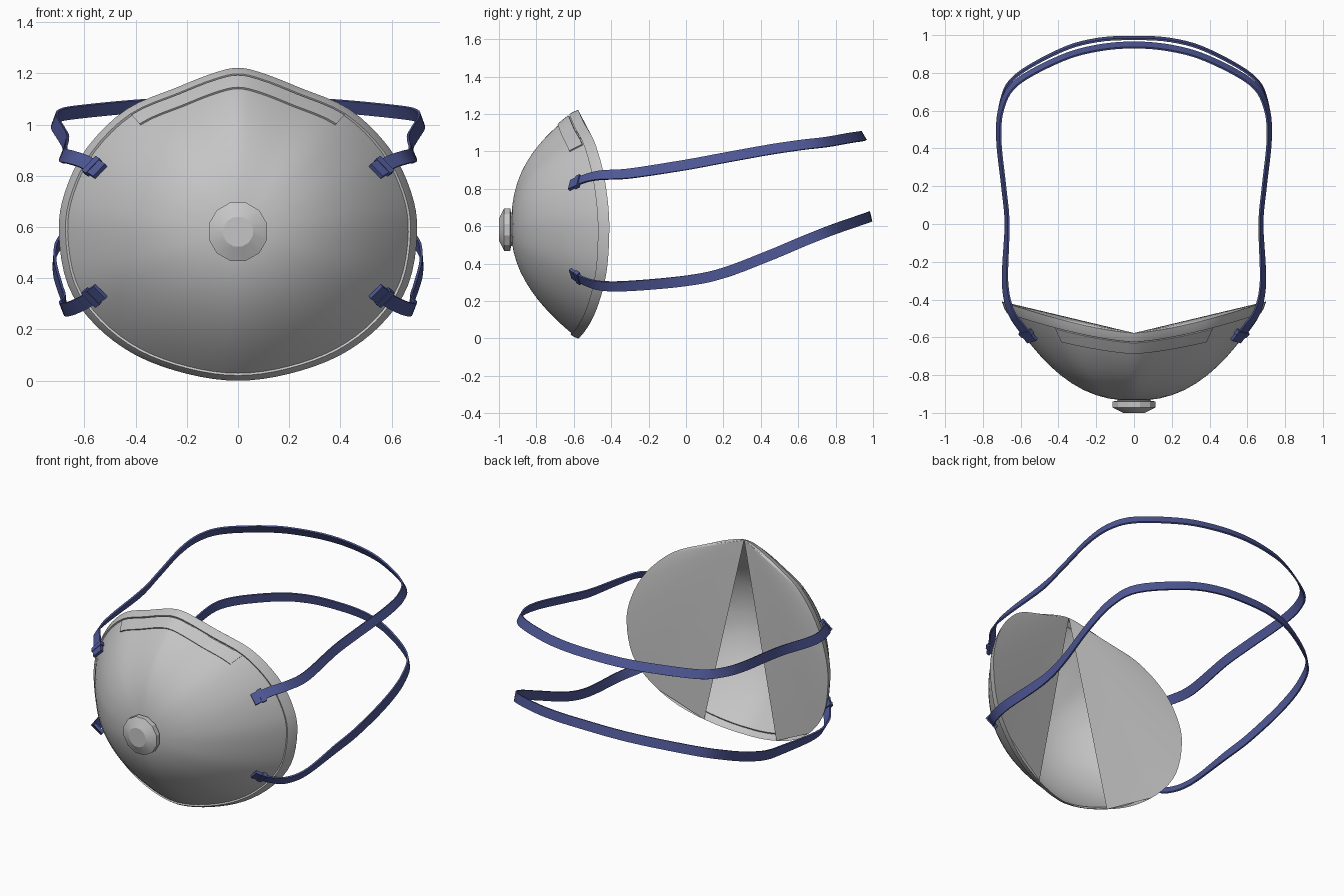
import bpy, bmesh, math
from mathutils import Vector as V

if "Cube" in bpy.data.objects:
    bpy.data.objects.remove(bpy.data.objects["Cube"])


def material(name, col):
    m = bpy.data.materials.new(name)
    m.diffuse_color = (*col, 1)
    m.use_nodes = True
    m.node_tree.nodes["Principled BSDF"].inputs["Base Color"].default_value = m.diffuse_color
    return m


GREY = material("mask grey", (0.56, 0.56, 0.56))
BLUE = material("strap blue", (0.075, 0.095, 0.30))


def make(name, verts, faces, mat, smooth=None):
    me = bpy.data.meshes.new(name)
    me.from_pydata([tuple(v) for v in verts], [], faces)
    bm = bmesh.new()
    bm.from_mesh(me)
    bmesh.ops.recalc_face_normals(bm, faces=bm.faces)
    bm.to_mesh(me)
    bm.free()
    ob = bpy.data.objects.new(name, me)
    bpy.context.collection.objects.link(ob)
    me.materials.append(mat)
    if smooth:
        bpy.ops.object.select_all(action='DESELECT')
        bpy.context.view_layer.objects.active = ob
        ob.select_set(True)
        bpy.ops.object.shade_smooth_by_angle(angle=math.radians(smooth))
    return ob


def spline(pts, sub, closed=False):
    """Catmull-Rom curve through the points."""
    n, out = len(pts), []
    get = (lambda i: pts[i % n]) if closed else (lambda i: pts[max(0, min(n - 1, i))])
    for i in range(n if closed else n - 1):
        a, b, c, d = (get(i + k) for k in (-1, 0, 1, 2))
        for j in range(sub):
            t = j / sub
            out.append(0.5 * (2 * b + (c - a) * t + (2 * a - 5 * b + 4 * c - d) * t * t
                              + (3 * b - a - 3 * c + d) * t ** 3))
    return out if closed else out + [pts[-1]]


def loft(rings, closed_ring=True):
    """Faces joining equal-length rings of vertices."""
    n = len(rings[0])
    faces = []
    for r in range(len(rings) - 1):
        for i in range(n if closed_ring else n - 1):
            j = (i + 1) % n
            faces.append((r * n + i, r * n + j, (r + 1) * n + j, (r + 1) * n + i))
    return [v for ring in rings for v in ring], faces


# Rim outline (x, z), right half from the nose peak to the chin
half = [(0, 1.222), (.10, 1.20), (.24, 1.145), (.436, 1.06), (.59, .91), (.675, .74),
        (.70, .58), (.665, .375), (.56, .22), (.40, .10), (.2, .027), (0, 0)]
outline = [V(p) for p in half] + [V((-x, z)) for x, z in half[-2:0:-1]]
rim = [V((p.x, -.577 + .167 * min(1, abs(p.x) / .7) ** 1.45, max(0, p.y)))
       for p in spline(outline, 4, True)]
N = len(rim)
TIP = V((0, -.935, .58))


def surf(p, s, lift=0.0):
    """Point on the dome: s = 0 at the tip, 1 at the rim."""
    d = (p.z - TIP.z) / .62
    f = s ** (2.3 + .25 * d)
    q = V((TIP.x + (p.x - TIP.x) * s, TIP.y + (p.y - TIP.y) * f, TIP.z + (p.z - TIP.z) * s))
    if lift:
        q += V((p.x, -.45, p.z - TIP.z)).normalized() * lift
    return q


# Domed cup
levels = [.95 * math.sin(math.pi / 2 * k / 15) for k in range(1, 16)]
verts, faces = loft([[surf(p, s) for p in rim] for s in levels])
verts.append(TIP)
faces += [(i, (i + 1) % N, len(verts) - 1) for i in range(N)]
make("mask_cup", verts, faces, GREY, 12)

# Raised edge band around the rim
verts, faces = loft([[surf(p, .95) for p in rim], [surf(p, .952, .009) for p in rim],
                     [surf(p, .975, .007) for p in rim], rim])
make("edge_band", verts, faces, GREY, 30)

# Back lining: a fan from the nose peak, open in a wedge in the middle
keep = [i for i, p in enumerate(rim)
        if i and not (p.z < .5 and .28 < abs(p.x) < .5)]
tris = [(0, a, b) for a, b in zip(keep, keep[1:])
        if not (rim[a].z < .3 and max(abs(rim[a].x), abs(rim[b].x)) < .29)]
make("back_lining", rim, tris, GREY, 8)

# Nose strip following the upper edge
idx = [i for i in range(-N // 2, N // 2) if abs(rim[i].x) < .44 and rim[i].z > 1]
cross = [(.872, 0), (.872, .008), (.91, .008), (.945, .008), (.945, 0)]
verts, faces = loft([[surf(rim[i], s, h) for s, h in cross] for i in idx], False)
m = len(verts)
faces += [tuple(range(5)), tuple(range(m - 5, m))]
make("nose_strip", verts, faces, GREY, 30)

# Twelve-sided exhalation valve
prof = [(.085, -.90), (.09, -.935), (.118, -.94), (.118, -.972), (.06, -1.0)]
rings = [[V((r * math.cos(math.tau * (k + .5) / 12), y, .582 + r * math.sin(math.tau * (k + .5) / 12)))
          for k in range(12)] for r, y in prof]
verts, faces = loft(rings)
faces.append(tuple(range(48, 60)))
make("valve", verts, faces, GREY, 20)


# Head straps: flat ribbons lofted along a mirrored path, with a clip at each end
def strap(name, right, leans):
    pts = [V(p) for p in right]
    path = spline(pts + [V((-p.x, p.y, p.z)) for p in pts[-2::-1]], 5)
    frames = []
    for i, p in enumerate(path):
        t = (path[min(i + 1, len(path) - 1)] - path[max(i - 1, 0)]).normalized()
        out = V((p.x, p.y, 0)).normalized()
        # lean blends from the clip to the side to the back of the head
        a, b, c = leans
        lean = b + (a - b) * min(1, -p.y / .6) if p.y < 0 else b + (c - b) * min(1, p.y)
        w = V((0, 0, 1)) - out * lean
        w = (w - t * w.dot(t)).normalized()
        frames.append((p, t, w, t.cross(w)))
    rings = [[p + w * a + n * b for a, b in
              ((-.028, -.005), (.028, -.005), (.028, .005), (-.028, .005))]
             for p, t, w, n in frames]
    verts, faces = loft(rings)
    m = len(verts)
    faces += [(0, 1, 2, 3), (m - 4, m - 3, m - 2, m - 1)]
    make(name, verts, faces, BLUE, 30)

    for side, k, sgn in (("right", 0, 1), ("left", -1, -1)):
        p, t, w, n = frames[k]
        verts, faces = [], []
        # wide buckle bar and short tail plate
        for c, l, h, d in ((.035, .014, .040, .012), (.004, .024, .034, .009)):
            b = len(verts)
            o = p + t * c * sgn
            for u in (-l, l):
                verts += [o + t * u + w * x * h + n * y * d
                          for x, y in ((-1, -1), (1, -1), (1, 1), (-1, 1))]
            faces += [tuple(b + q for q in f) for f in
                      ((0, 1, 2, 3), (4, 5, 6, 7), (0, 1, 5, 4),
                       (1, 2, 6, 5), (2, 3, 7, 6), (3, 0, 4, 7))]
        make(f"{name}_clip_{side}", verts, faces, BLUE)


strap("upper_strap", [(.55, -.605, .825), (.60, -.54, .855), (.655, -.455, .873), (.683, -.3, .882),
                      (.672, 0, .928), (.69, .2, .965), (.716, .45, 1.01), (.70, .62, 1.035),
                      (.62, .75, 1.05), (.39, .875, 1.072), (.2, .93, 1.08), (0, .948, 1.084)],
      (.75, .3, .6))
strap("lower_strap", [(.55, -.60, .34), (.60, -.545, .307), (.655, -.455, .282), (.685, -.3, .281),
                      (.675, 0, .308), (.69, .2, .35), (.716, .45, .445), (.705, .64, .525),
                      (.63, .78, .58), (.39, .918, .628), (.2, .973, .647), (0, .985, .652)],
      (-.75, -.1, .25))
